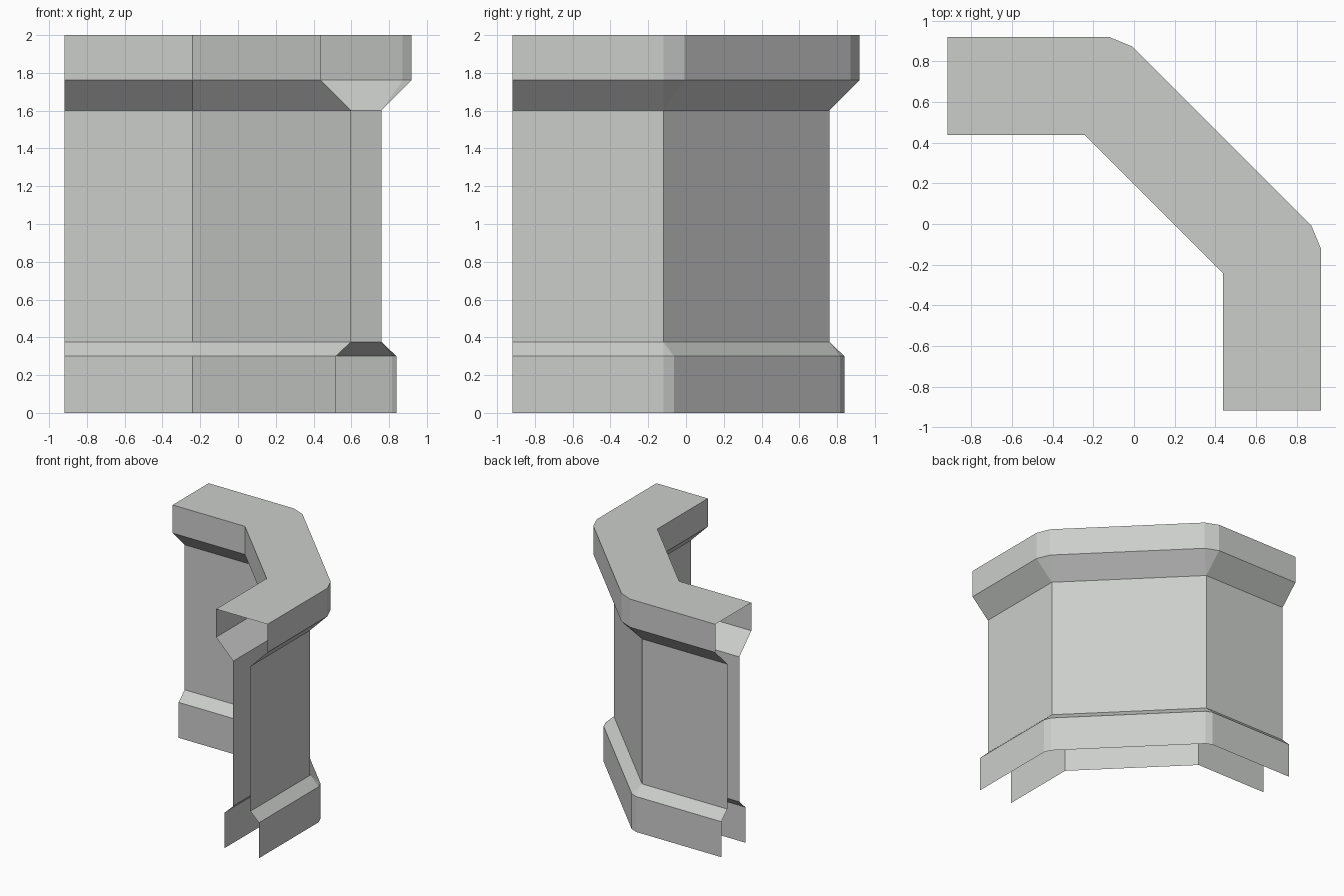
import bpy, bmesh, math

if "Cube" in bpy.data.objects:
    bpy.data.objects.remove(bpy.data.objects["Cube"])

END = 0.918          # open ends of the wall run
OUT_FACE, IN_FACE = 0.759, 0.598
OUT_TURN, IN_TURN = -0.12, -0.242

stone = bpy.data.materials.new("pale grey stone")
stone.diffuse_color = (0.60, 0.615, 0.60, 1)
stone.use_nodes = True
stone.node_tree.nodes["Principled BSDF"].inputs["Base Color"].default_value = stone.diffuse_color


def mirrored(half):
    """Complete a plan line by mirroring it across the x = y diagonal."""
    return half + [(y, x) for x, y in reversed(half)]


def outer_line(d):
    """Outer plan line pushed out by d, with a bevelled join at each turn."""
    k = d * math.sqrt(0.5)
    return mirrored([(-END, OUT_FACE + d), (OUT_TURN, OUT_FACE + d),
                     (OUT_TURN + k, OUT_FACE + k)])


def inner_line(d):
    """Inner plan line shifted by d; the turns stay in vertical line."""
    turn = (IN_TURN, IN_FACE - d)
    return mirrored([(-END, IN_FACE - d), turn, turn])


def strip(bm, low, high, flip=False):
    for i in range(len(low) - 1):
        quad = [low[i], low[i + 1], high[i + 1], high[i]]
        bm.faces.new([bm.verts.new(p) for p in (quad[::-1] if flip else quad)])


def section(name, profile, cap=False):
    """Hollow wall section from (offset, z) pairs; ends and bottom stay open."""
    bm = bmesh.new()
    rows = [([(x, y, z) for x, y in inner_line(d)],
             [(x, y, z) for x, y in outer_line(d)]) for d, z in profile]
    for (in_a, out_a), (in_b, out_b) in zip(rows, rows[1:]):
        strip(bm, in_a, in_b)
        strip(bm, out_a, out_b, flip=True)
    if cap:
        strip(bm, *rows[-1])
    bmesh.ops.remove_doubles(bm, verts=bm.verts, dist=0.0005)
    mesh = bpy.data.meshes.new(name)
    bm.to_mesh(mesh)
    bm.free()
    mesh.materials.append(stone)
    bpy.context.collection.objects.link(bpy.data.objects.new(name, mesh))


# Footing with sloped shoulder, plain wall, flared coping with flat top
section("footing", [(0.08, 0), (0.08, 0.30), (0, 0.376)])
section("wall", [(0, 0.376), (0, 1.602)])
section("coping", [(0, 1.602), (0.16, 1.762), (0.16, 2.0)], cap=True)
